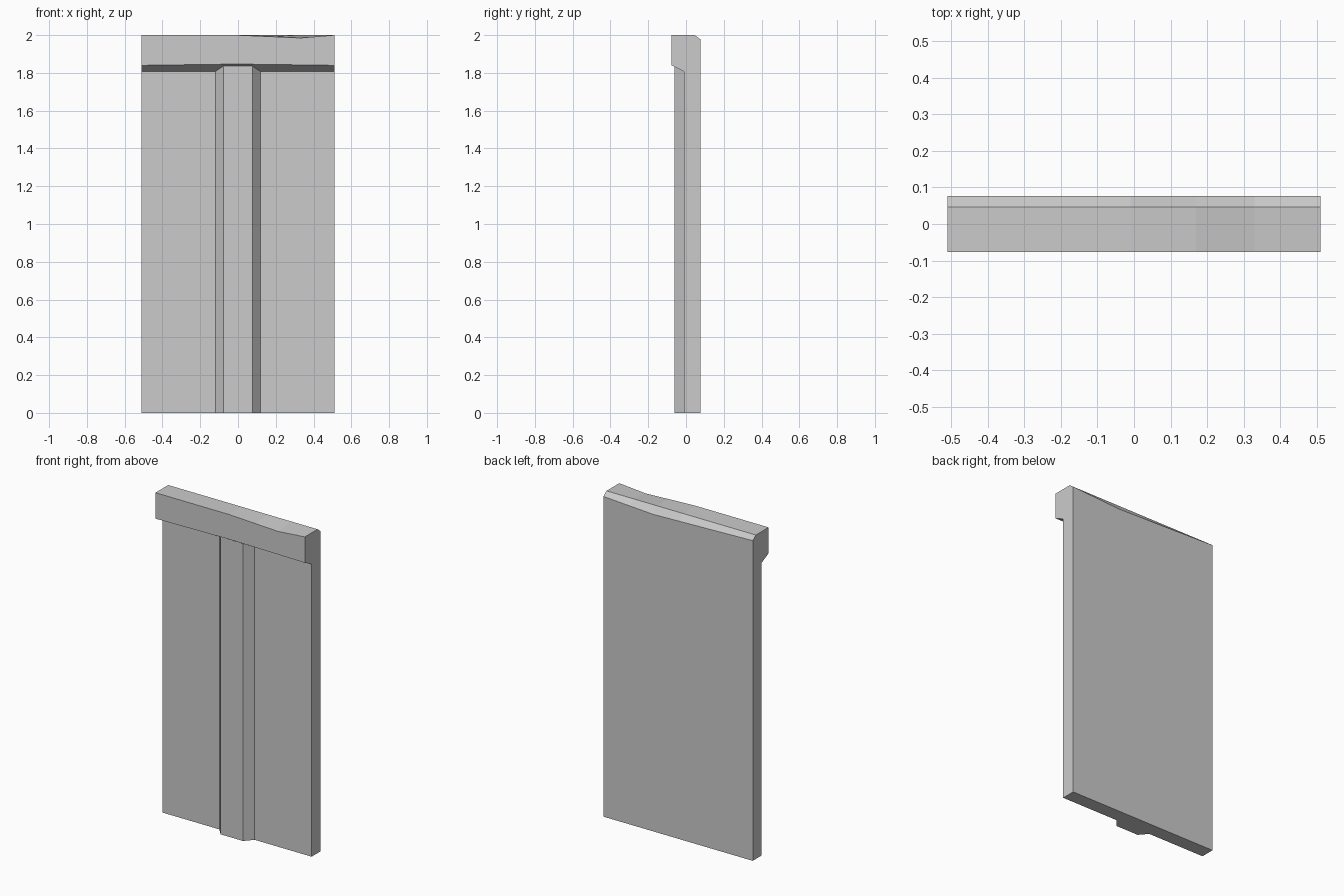
import bpy
import bmesh

if "Cube" in bpy.data.objects:
    bpy.data.objects.remove(bpy.data.objects["Cube"])


def interp(x, knots):
    for (x0, z0), (x1, z1) in zip(knots, knots[1:]):
        if x <= x1:
            return z0 + (z1 - z0) * (x - x0) / (x1 - x0)
    return knots[-1][1]


def loft(name, rings):
    """Skin a list of equal-length closed rings and cap both ends."""
    bm = bmesh.new()
    loops = [[bm.verts.new(p) for p in ring] for ring in rings]
    n = len(loops[0])
    for a, b in zip(loops, loops[1:]):
        for i in range(n):
            j = (i + 1) % n
            bm.faces.new((a[i], a[j], b[j], b[i]))
    bm.faces.new(loops[0])
    bm.faces.new(loops[-1])
    # merge the coplanar strips back into clean flat faces
    bmesh.ops.dissolve_limit(bm, angle_limit=0.002, verts=bm.verts, edges=bm.edges)
    bmesh.ops.recalc_face_normals(bm, faces=bm.faces)
    mesh = bpy.data.meshes.new(name)
    bm.to_mesh(mesh)
    bm.free()
    obj = bpy.data.objects.new(name, mesh)
    bpy.context.collection.objects.link(obj)
    return obj


# Wall slab with overhanging coping: side profile swept along x, with worn edges
W = 0.51
front_top = [(-W, 2.0), (-0.01, 2.0), (0.33, 1.985), (W, 2.0)]
back_top = [(-W, 1.977), (0.17, 1.957), (W, 1.977)]
lip_bottom = [(-W, 1.84), (0, 1.847), (W, 1.84)]


def wall_ring(x):
    profile = [(-0.01, 0), (-0.01, 1.807), (-0.077, interp(x, lip_bottom)),
               (-0.077, interp(x, front_top)), (0.047, 2.0),
               (0.077, interp(x, back_top)), (0.077, 0)]
    return [(x, y, z) for y, z in profile]


loft("wall_with_coping", [wall_ring(x) for x in (-W, -0.01, 0.17, 0.33, W)])

# Tapered pilaster on the front face, running up into the coping
section = [(-0.12, 0.0), (-0.12, -0.01), (-0.077, -0.06),
           (0.077, -0.06), (0.12, -0.01), (0.12, 0.0)]
loft("pilaster", [[(x, y, z) for x, y in section] for z in (0, 1.85)])
